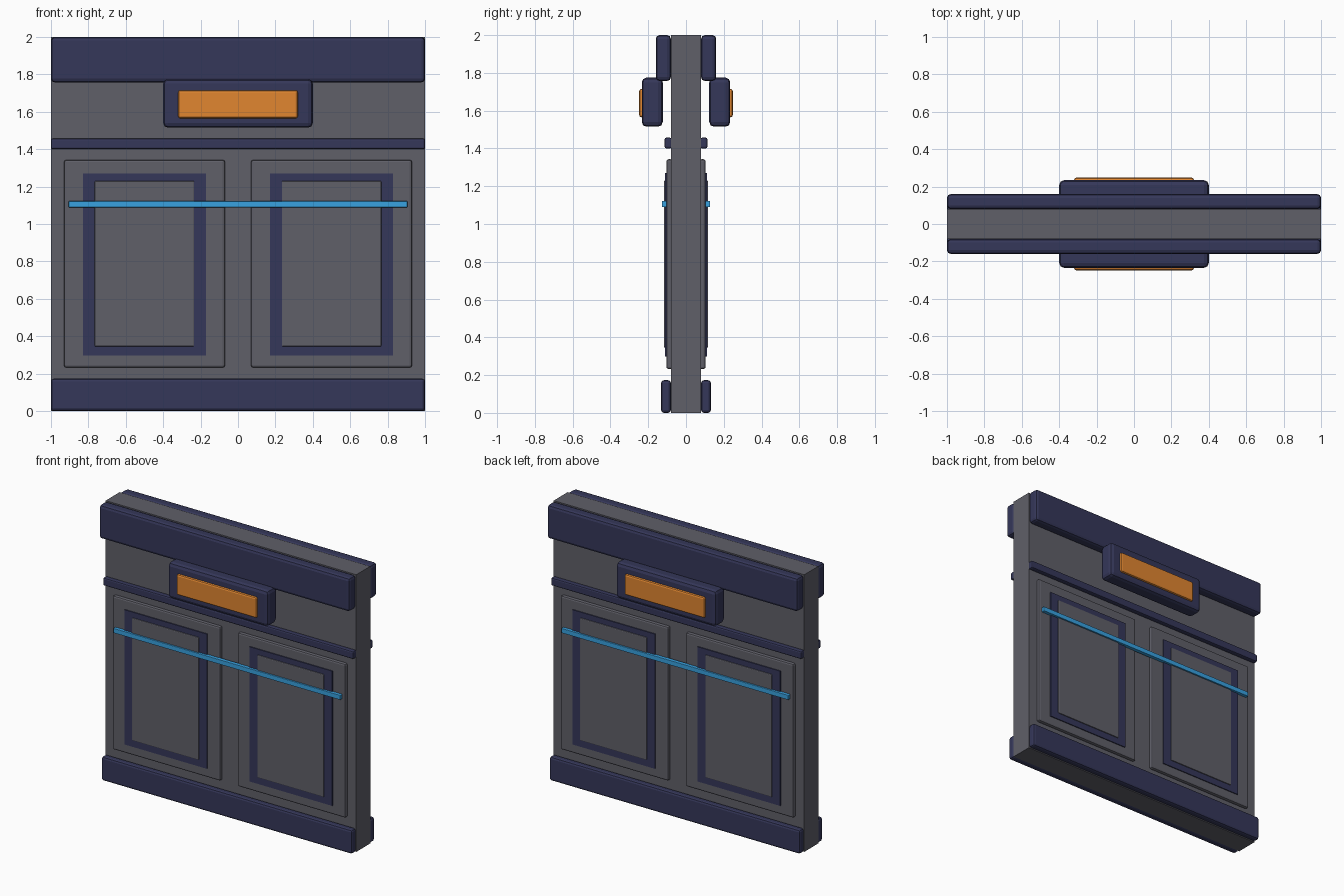
import bpy, bmesh

if "Cube" in bpy.data.objects:
    bpy.data.objects.remove(bpy.data.objects["Cube"])

def material(name, rgb):
    m = bpy.data.materials.new(name)
    m.diffuse_color = (*rgb, 1)
    m.use_nodes = True
    m.node_tree.nodes["Principled BSDF"].inputs["Base Color"].default_value = m.diffuse_color
    return m

NAVY = material("navy", (0.035, 0.038, 0.10))
ORANGE = material("orange", (0.75, 0.24, 0.03))
BLUE = material("blue", (0.04, 0.36, 0.75))
GREY = material("grey", (0.115, 0.115, 0.14))

def box(name, x, y, z, mat, bevel=0.0, segments=2):
    """Box from (min, max) ranges, with optional rounded edges."""
    bm = bmesh.new()
    bmesh.ops.create_cube(bm, size=1)
    for v in bm.verts:
        v.co = [r[0] if c < 0 else r[1] for c, r in zip(v.co, (x, y, z))]
    if bevel:
        bmesh.ops.bevel(bm, geom=bm.edges[:], offset=bevel, segments=segments,
                        profile=0.5, affect='EDGES')
    me = bpy.data.meshes.new(name)
    bm.to_mesh(me)
    bm.free()
    me.materials.append(mat)
    ob = bpy.data.objects.new(name, me)
    bpy.context.collection.objects.link(ob)
    return ob

def both(name, x, y, z, mat, bevel=0.0):
    """Same part on the front and back; y is distance from the centre plane."""
    box(name + "_front", x, (-y[1], -y[0]), z, mat, bevel)
    box(name + "_back", x, y, z, mat, bevel)

# Wall core
box("wall_core", (-1, 1), (-0.08, 0.08), (0, 2), GREY)

# Horizontal bands
both("top_band", (-1, 1), (0.08, 0.16), (1.757, 2), NAVY, 0.02)
both("middle_trim", (-1, 1), (0.075, 0.114), (1.4, 1.457), NAVY, 0.01)
both("base_band", (-1, 1), (0.08, 0.132), (0, 0.173), NAVY, 0.015)

# Lamp housing and glowing lens
both("lamp_housing", (-0.4, 0.4), (0.123, 0.234), (1.515, 1.775), NAVY, 0.025)
both("lamp_lens", (-0.32, 0.32), (0.2, 0.248), (1.565, 1.715), ORANGE, 0.012)

# Layered wall panels, left and right
for side, cx in (("left", -0.5), ("right", 0.5)):
    def span(h):
        return (cx - h, cx + h)
    both(side + "_panel", span(0.43), (0.07, 0.104), (0.232, 1.343), GREY, 0.012)
    both(side + "_panel_border", span(0.33), (0.09, 0.111), (0.298, 1.27), NAVY)
    both(side + "_panel_inset", span(0.266), (0.09, 0.117), (0.345, 1.23), GREY, 0.006)

# Light strip
both("light_strip", (-0.905, 0.905), (0.1, 0.128), (1.089, 1.122), BLUE, 0.002)
